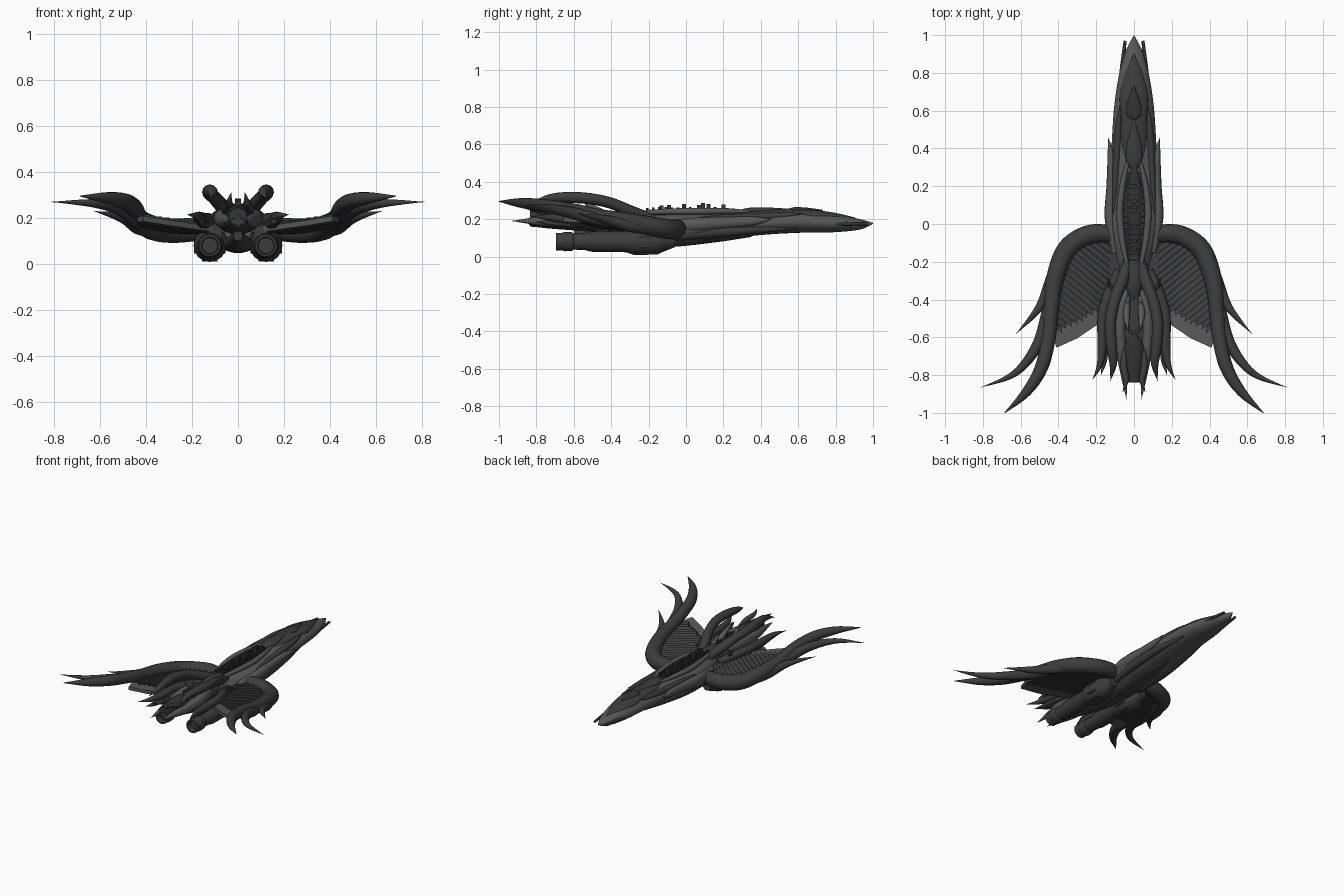
import bpy, bmesh, math, random
from mathutils import Vector

random.seed(4)


def mat(name, v):
    m = bpy.data.materials.new(name)
    m.diffuse_color = (v, v, v * 1.01, 1)
    return m


DARK = mat("dark_grey", 0.046)
LIGHT = mat("mid_grey", 0.098)
BLACK = mat("charcoal", 0.033)


def finish(bm, name, m, angle=40):
    bmesh.ops.recalc_face_normals(bm, faces=bm.faces)
    me = bpy.data.meshes.new(name)
    bm.to_mesh(me)
    bm.free()
    ob = bpy.data.objects.new(name, me)
    bpy.context.collection.objects.link(ob)
    me.materials.append(m)
    bpy.ops.object.select_all(action='DESELECT')
    ob.select_set(True)
    bpy.context.view_layer.objects.active = ob
    bpy.ops.object.shade_smooth_by_angle(angle=math.radians(angle))
    return ob


def skin(rings, name, m, angle=40):
    """Skin a list of equal-length rings and cap both ends."""
    bm = bmesh.new()
    vs = [[bm.verts.new(p) for p in r] for r in rings]
    n = len(vs[0])
    for a, b in zip(vs, vs[1:]):
        for i in range(n):
            bm.faces.new((a[i], a[(i + 1) % n], b[(i + 1) % n], b[i]))
    bm.faces.new(vs[0])
    bm.faces.new(vs[-1])
    return finish(bm, name, m, angle)


def spline(pts, steps):
    """Catmull-Rom through points of any dimension."""
    out = []
    p = [pts[0]] + list(pts) + [pts[-1]]
    for i in range(1, len(p) - 2):
        for s in range(steps):
            t = s / steps
            out.append([0.5 * (2 * b + (c - a) * t + (2 * a - 5 * b + 4 * c - d) * t * t
                               + (3 * b - a - 3 * c + d) * t ** 3)
                        for a, b, c, d in zip(*p[i - 1:i + 3])])
    return out + [list(pts[-1])]


def loft(name, m, secs, n=24):
    """Body along y from sections (y, half width, bottom z, top z)."""
    rings = []
    for y, w, b, t in spline(secs, 5):
        w = max(w, 0.001)
        angles = [2 * math.pi * i / n for i in range(n)]
        rings.append([(w * math.cos(a), y, (b + t) / 2 + (t - b) / 2 * math.sin(a)) for a in angles])
    return skin(rings, name, m)


def tube(name, m, pts, flat=1.0, n=12, steps=6):
    """Mirrored pair of tapered tubes from points (x, y, z, radius)."""
    path = spline(pts, steps)
    for side, sx in (("right", 1), ("left", -1)):
        c = [Vector((sx * q[0], q[1], q[2])) for q in path]
        rings = []
        for i, q in enumerate(path):
            t = (c[min(i + 1, len(c) - 1)] - c[max(i - 1, 0)]).normalized()
            u = t.cross(Vector((0, 0, 1))).normalized()
            v = u.cross(t)
            r = max(q[3], 0.001)
            rings.append([c[i] + r * (math.cos(a) * u + flat * math.sin(a) * v)
                          for a in (2 * math.pi * k / n for k in range(n))])
        skin(rings, side + "_" + name, m)


def boxes(name, m, items):
    """One object of many boxes (x, y, z, sx, sy, sz)."""
    bm = bmesh.new()
    for x, y, z, sx, sy, sz in items:
        for v in bmesh.ops.create_cube(bm, size=1)['verts']:
            v.co = Vector((x + v.co.x * sx, y + v.co.y * sy, z + v.co.z * sz))
    return finish(bm, name, m, 30)


# main hull, tail deck and tail pod
loft("hull", LIGHT, [(1, 0, .175, .18), (.95, .028, .15, .195), (.88, .058, .137, .21), (.75, .087, .128, .23),
                     (.6, .107, .127, .243), (.4, .12, .115, .24), (.2, .135, .092, .238), (.02, .145, .07, .235),
                     (-.1, .12, .06, .23), (-.22, .085, .06, .225), (-.32, .06, .09, .22)])
loft("tail_deck", DARK, [(-.25, .05, .13, .225), (-.4, .085, .13, .225), (-.6, .085, .14, .22),
                         (-.78, .05, .155, .21), (-.84, .03, .17, .2)])
loft("tail_pod", BLACK, [(-.58, .01, .2, .225), (-.63, .045, .17, .255), (-.7, .057, .16, .255),
                         (-.79, .046, .158, .25), (-.835, .042, .16, .245)])
loft("belly_keel", DARK, [(.35, .01, .105, .12), (.15, .06, .075, .12), (-.1, .075, .05, .12),
                          (-.35, .06, .055, .13), (-.6, .02, .1, .15)])

# dark armour on the nose and spine
loft("nose_armour", DARK, [(.9, .003, .195, .21), (.8, .045, .185, .233), (.68, .075, .185, .25),
                           (.57, .07, .195, .254), (.42, .065, .2, .25), (.3, .045, .2, .244)])
loft("canopy", BLACK, [(.73, .003, .23, .25), (.65, .033, .23, .261), (.58, .04, .23, .264), (.55, .01, .24, .255)])
loft("rear_canopy", DARK, [(.55, .008, .23, .256), (.42, .038, .23, .263), (.34, .042, .23, .261), (.29, .012, .23, .25)])
loft("spine_trench", BLACK, [(.3, .02, .22, .244), (.15, .055, .22, .246), (0, .06, .22, .244), (-.21, .03, .21, .238)])
loft("spine_saddle", DARK, [(-.17, .035, .2, .238), (-.25, .055, .18, .25), (-.32, .05, .18, .25), (-.38, .03, .19, .235)])

# trench rims, side strakes and nose guns
tube("trench_rim", LIGHT, [(.03, .34, .24, .008), (.062, .2, .243, .016), (.075, .05, .242, .018),
                           (.06, -.1, .24, .016), (.035, -.22, .235, .01)])
tube("side_strake", LIGHT, [(.138, .46, .2, 0), (.122, .36, .19, .018), (.122, .2, .18, .024),
                            (.127, .03, .17, .028), (.1, -.15, .16, .02)], flat=1.3)
tube("upper_strake", DARK, [(.075, .63, .23, 0), (.082, .52, .22, .017), (.09, .38, .212, .02),
                            (.1, .2, .21, .015), (.11, .05, .205, .004)])
tube("lower_strake", DARK, [(.08, .6, .15, .003), (.1, .4, .145, .02), (.11, .15, .13, .03), (.09, -.1, .11, .03)])
tube("nose_gun", BLACK, [(.047, .97, .175, .008), (.055, .9, .175, .01), (.065, .8, .175, .012), (.065, .75, .175, .004)])

# spine and tail greebles
g = []
for i in range(15):
    y = .27 - i * .033
    g.append((0, y, .245, .075 * math.sin(math.pi * (i + 2) / 18) + .03, .009, .012))
    for sx in (-1, 1):
        g.append((sx * .028, y - .016, .248, .014, .014, random.uniform(.015, .035)))
for y, h in ((.2, .055), (.12, .06), (.09, .07), (.07, .05), (-.01, .06), (-.09, .05), (-.13, .045)):
    g.append((0, y, .25, .024, .022, h))
boxes("spine_machinery", BLACK, g)
boxes("tail_machinery", BLACK, [(sx * x, y, .225, .025, .02, .03) for sx in (-1, 1)
                                for x, y in ((.015, -.39), (.03, -.42), (.035, -.5), (.035, -.545), (.02, -.57))])

# tail petals, small fins and forked tips
tube("tail_petal", LIGHT, [(.03, -.33, .21, .01), (.06, -.42, .205, .026), (.075, -.54, .2, .031),
                           (.065, -.68, .19, .028), (.052, -.8, .19, .018), (.04, -.93, .19, 0)], flat=1.2)
tube("tail_fin", LIGHT, [(.03, -.38, .21, .01), (.04, -.48, .25, .018), (.03, -.57, .31, 0)])
tube("tail_fork", DARK, [(.05, -.66, .22, .01), (.055, -.75, .24, .018), (.042, -.83, .26, .014), (.06, -.89, .27, 0)])

# curved tail horns and side tendrils
tube("tail_horn", DARK, [(.03, -.17, .205, .02), (.055, -.28, .235, .032), (.1, -.4, .285, .03),
                         (.125, -.52, .31, .03), (.12, -.64, .316, .029), (.11, -.74, .31, .02), (.125, -.83, .285, 0)])
tube("side_tendril", DARK, [(.08, -.25, .17, .025), (.13, -.36, .19, .028), (.165, -.48, .2, .027),
                            (.168, -.62, .2, .026), (.18, -.74, .21, .016), (.22, -.825, .215, 0)])
tube("inner_tendril", DARK, [(.13, -.45, .17, .015), (.155, -.6, .175, .02), (.157, -.72, .18, .015), (.175, -.8, .185, 0)])
tube("flank_spike", DARK, [(.1, -.36, .19, .02), (.125, -.33, .21, .012), (.14, -.28, .22, 0)], n=8)

# great wing arms and their spikes
tube("wing_arm", DARK, [(.06, -.07, .15, .04), (.18, -.05, .15, .05), (.28, -.075, .145, .053), (.365, -.15, .155, .053),
                        (.42, -.3, .185, .047), (.438, -.45, .212, .04), (.452, -.6, .245, .038),
                        (.49, -.76, .272, .035), (.57, -.89, .287, .025), (.685, -1, .295, .002)], n=16)
tube("wing_outer_spike", DARK, [(.41, -.25, .165, .02), (.45, -.45, .195, .035), (.51, -.64, .24, .03),
                                (.63, -.79, .264, .018), (.81, -.865, .27, 0)])
tube("wing_short_spike", DARK, [(.36, -.12, .135, .02), (.43, -.28, .16, .033), (.5, -.44, .2, .022), (.625, -.582, .23, 0)])


def wing_z(x, y):
    return .145 + .24 * max(0, -y - .1) * x


def inside_wing(x, y):
    """True between the hull, the arm and the line where the slats stop."""
    arm = .25 + .17 * (1 - math.exp(9 * (y + .06)))
    return y < -.06 and x < arm and y > -.445 - .55 * (x - .16)


# wing panels with a light trailing edge and rows of diagonal slats
outline = [(.06, -.06), (.3, -.07), (.37, -.15), (.42, -.3), (.44, -.58), (.41, -.58), (.3, -.525), (.16, -.45), (.06, -.4)]
edge = [(.06, -.37), (.16, -.43), (.3, -.51), (.44, -.57), (.41, -.655), (.3, -.605), (.16, -.51), (.06, -.45)]
for side, sx in (("right", 1), ("left", -1)):
    for part, pts, m, lift in (("panel", outline, BLACK, .006), ("trailing_panel", edge, LIGHT, .01)):
        skin([[(sx * x, y, wing_z(x, y) + d) for x, y in pts] for d in (-.014, lift)], f"{side}_wing_{part}", m, 20)
    bm = bmesh.new()
    for k in range(20):
        y0 = -.13 - k * .037
        line = [(x, y0 + .8 * (x - .09)) for x in (.09 + .01 * i for i in range(35))]
        line = [p for p in line if inside_wing(*p)]
        if len(line) < 3:
            continue
        vs = []
        for x, y in (line[0], line[-1]):
            for dy, dz in ((.014, -.005), (.014, .015), (-.014, .027), (-.014, -.005)):
                vs.append(bm.verts.new((sx * x, y + dy, wing_z(x, y) + dz)))
        for i in range(4):
            j = (i + 1) % 4
            bm.faces.new((vs[i], vs[j], vs[4 + j], vs[4 + i]))
        bm.faces.new(vs[:4])
        bm.faces.new(vs[4:])
    finish(bm, side + "_wing_slats", DARK, 20)

# engines: faceted turned profile (y, radius), with recessed nozzle
profile = [(-.06, .03), (-.13, .058), (-.155, .07), (-.28, .071), (-.31, .06), (-.34, .055), (-.5, .055), (-.54, .046),
           (-.6, .043), (-.61, .05), (-.65, .052), (-.66, .047), (-.695, .047), (-.695, .037), (-.66, .034)]
for side, sx in (("right", 1), ("left", -1)):
    skin([[(sx * .122 + r * math.cos(a), y, .08 + r * math.sin(a)) for a in (math.pi * k / 8 for k in range(16))]
          for y, r in profile], side + "_engine", DARK, 25)
    boxes(side + "_engine_pylon", DARK, [(sx * .1, -.3, .14, .06, .36, .06), (sx * .06, -.22, .1, .08, .14, .05)])
    # raised ribs round the intake ring
    boxes(side + "_engine_ribs", BLACK, [(sx * .122 + .064 * math.cos(a), -.215, .08 + .064 * math.sin(a), .018, .08, .018)
                                         for a in (math.pi * k / 4 + .39 for k in range(8))])
